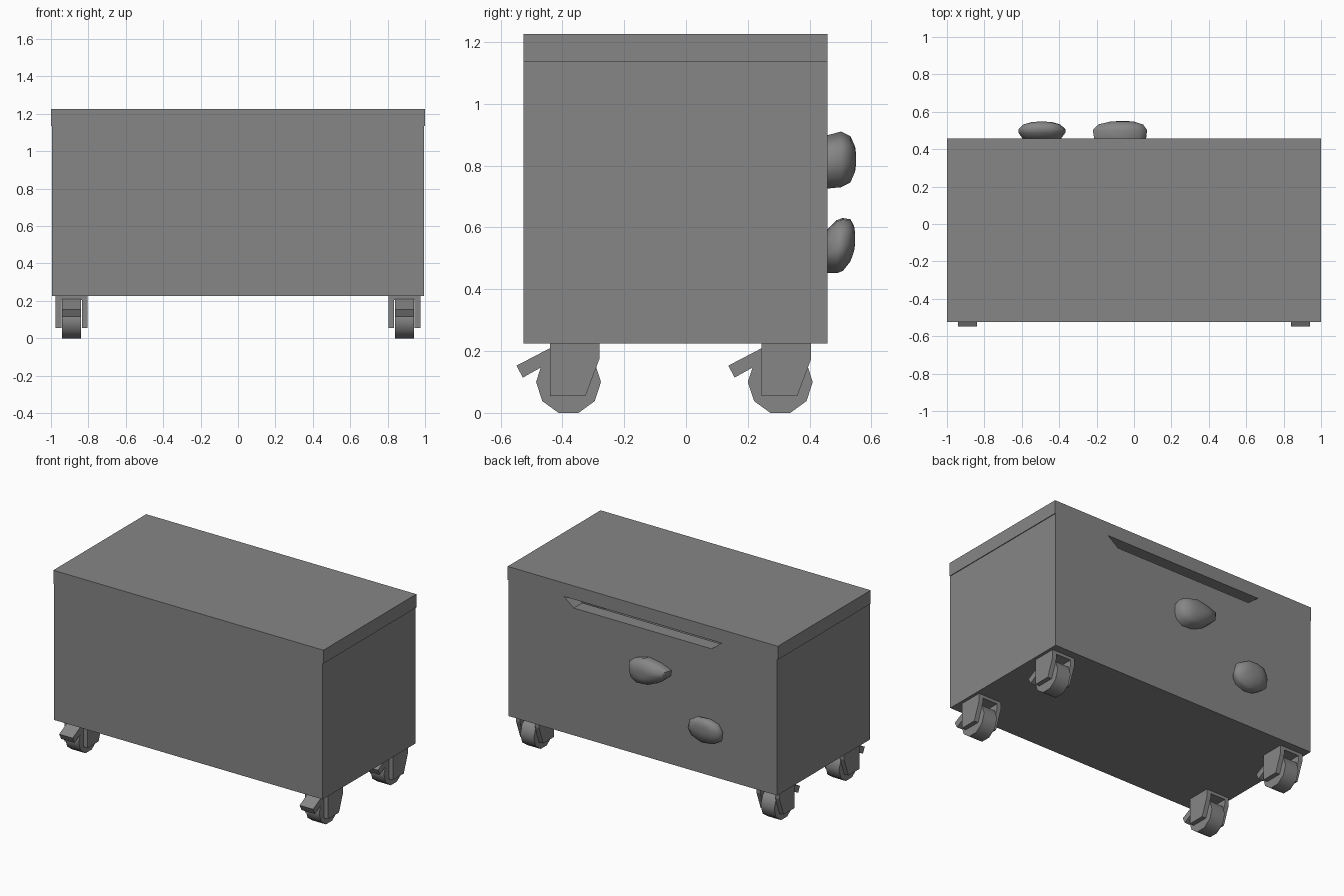
import bpy, bmesh, math
from mathutils import Vector

if "Cube" in bpy.data.objects:
    bpy.data.objects.remove(bpy.data.objects["Cube"], do_unlink=True)

grey = bpy.data.materials.new("plain_grey")
grey.use_nodes = True
grey.diffuse_color = (0.24, 0.24, 0.24, 1)
grey.node_tree.nodes["Principled BSDF"].inputs["Base Color"].default_value = grey.diffuse_color


def finish(name, bm, smooth=None):
    bmesh.ops.recalc_face_normals(bm, faces=bm.faces)
    mesh = bpy.data.meshes.new(name)
    bm.to_mesh(mesh)
    bm.free()
    mesh.materials.append(grey)
    obj = bpy.data.objects.new(name, mesh)
    bpy.context.collection.objects.link(obj)
    if smooth:
        bpy.ops.object.select_all(action='DESELECT')
        obj.select_set(True)
        bpy.context.view_layer.objects.active = obj
        bpy.ops.object.shade_smooth_by_angle(angle=math.radians(smooth))
    return obj


def loft(name, rings, smooth=None):
    """Skin a list of closed rings and cap both ends."""
    bm = bmesh.new()
    loops = [[bm.verts.new(p) for p in ring] for ring in rings]
    for a, b in zip(loops, loops[1:]):
        for i in range(len(a)):
            j = (i + 1) % len(a)
            bm.faces.new((a[i], a[j], b[j], b[i]))
    bm.faces.new(loops[0])
    bm.faces.new(loops[-1])
    return finish(name, bm, smooth)


def slab(name, profile, x0, x1, smooth=None):
    """Extrude a (y, z) profile along x."""
    return loft(name, [[(x, y, z) for y, z in profile] for x in (x0, x1)], smooth)


def box(name, x, y0, y1, z0, z1):
    return slab(name, [(y0, z0), (y1, z0), (y1, z1), (y0, z1)], -x, x)


FRONT, BACK, BASE, RIM, TOP, WALL = -0.525, 0.457, 0.225, 1.135, 1.225, 0.09

# Hollow chest body with a hand slot under the lid at the back
body = box("chest_body", 0.995, FRONT, BACK, BASE, RIM)
hollow = box("hollow_cutter", 0.995 - WALL, FRONT + WALL, BACK - WALL, BASE + WALL, RIM + 0.1)
slot_outline = [(-0.51, 1.077), (0.51, 1.077), (0.584, RIM), (0.584, RIM + 0.1),
                (-0.584, RIM + 0.1), (-0.584, RIM)]
slot = loft("slot_cutter", [[(x, y, z) for x, z in slot_outline]
                            for y in (BACK - 0.2, BACK + 0.1)])
for cutter in (hollow, slot):
    cutter.hide_render = True
    mod = body.modifiers.new(cutter.name, 'BOOLEAN')
    mod.operation, mod.solver, mod.object = 'DIFFERENCE', 'EXACT', cutter
    bpy.context.view_layer.objects.active = body
    bpy.ops.object.modifier_apply(modifier=mod.name)
    bpy.data.objects.remove(cutter, do_unlink=True)

box("lid", 1.0, FRONT, BACK, RIM, TOP)


# Rounded grips on the back
def grip(name, outline, layers):
    cx = sum(p[0] for p in outline) / len(outline)
    cz = sum(p[1] for p in outline) / len(outline)
    rings = [[(cx + (x - cx) * s, BACK + d, cz + dz + (z - cz) * s) for x, z in outline]
             for d, s, dz in layers]
    loft(name, rings, 60)


grip("upper_grip",
     [(0.07, 0.80), (0.07, 0.86), (0.03, 0.89), (-0.05, 0.91), (-0.14, 0.895), (-0.22, 0.865),
      (-0.215, 0.825), (-0.15, 0.77), (-0.07, 0.735), (0.01, 0.73), (0.055, 0.76)],
     [(-0.01, 0.95, -0.01), (0.045, 1, 0), (0.075, 0.83, 0), (0.09, 0.45, 0), (0.093, 0.2, 0)])
grip("lower_grip",
     [(-0.365, 0.53), (-0.38, 0.59), (-0.44, 0.625), (-0.52, 0.63), (-0.59, 0.61),
      (-0.62, 0.56), (-0.61, 0.50), (-0.55, 0.465), (-0.47, 0.455), (-0.39, 0.485)],
     [(-0.01, 0.75, -0.025), (0.03, 0.98, -0.005), (0.05, 0.98, 0.002), (0.075, 0.78, 0.015),
      (0.087, 0.45, 0.02), (0.09, 0.2, 0.02)])


# Casters: forked bracket, ten-sided wheel and brake pedal
def caster(name, x, y):
    plate = [(y - 0.06, 0.055), (y + 0.055, 0.055), (y + 0.10, 0.175),
             (y + 0.10, BASE), (y - 0.06, BASE)]
    for side, a, b in (("left", 0.055, 0.085), ("right", -0.085, -0.055)):
        slab(f"{name}_{side}_fork", plate, x + a, x + b)
    crown = [(y - 0.06, 0.205), (y + 0.10, 0.205), (y + 0.10, BASE), (y - 0.06, BASE)]
    slab(f"{name}_crown", crown, x - 0.055, x + 0.055)
    angles = [math.tau * i / 10 for i in range(10)]
    wheel = [(y + 0.105 * math.cos(a), 0.1 + 0.105 * math.sin(a)) for a in angles]
    slab(f"{name}_wheel", wheel, x - 0.05, x + 0.05, 40)
    pedal = [(y - 0.168, 0.153), (y - 0.148, 0.114), (y - 0.03, 0.18), (y - 0.03, 0.225)]
    slab(f"{name}_pedal", pedal, x - 0.05, x + 0.05)


for end, y in (("front", -0.38), ("back", 0.305)):
    for side, x in (("left", 0.89), ("right", -0.89)):
        caster(f"{end}_{side}_caster", x, y)
